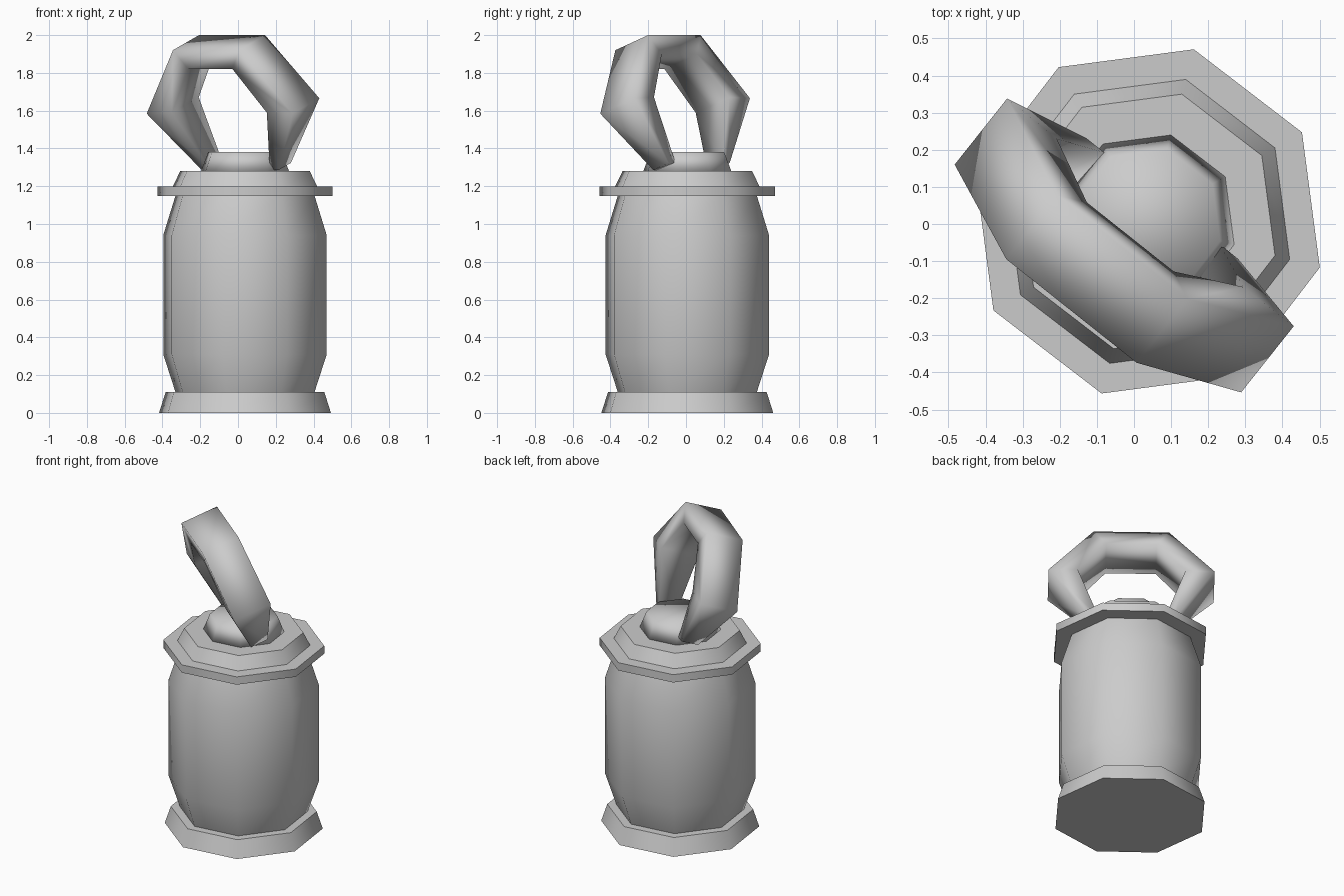
import bpy, bmesh, math
from mathutils import Vector

if "Cube" in bpy.data.objects:
    bpy.data.objects.remove(bpy.data.objects["Cube"])

CX, CY = 0.037, 0.007          # axis of the canister
SIDES, TURN = 8, math.radians(-15)


def finish(name, bm, angle=None):
    bmesh.ops.recalc_face_normals(bm, faces=bm.faces)
    for f in bm.faces:
        f.smooth = True
    if angle:
        for e in bm.edges:
            if len(e.link_faces) == 2 and e.calc_face_angle() > math.radians(angle):
                e.smooth = False
    me = bpy.data.meshes.new(name)
    bm.to_mesh(me)
    bm.free()
    ob = bpy.data.objects.new(name, me)
    bpy.context.collection.objects.link(ob)
    return ob


def loft(name, rings, angle=None):
    """Skin a list of point rings and cap both ends."""
    bm = bmesh.new()
    loops = [[bm.verts.new(p) for p in ring] for ring in rings]
    for a, b in zip(loops, loops[1:]):
        for i in range(len(a)):
            j = (i + 1) % len(a)
            bm.faces.new((a[i], a[j], b[j], b[i]))
    bm.faces.new(loops[0])
    bm.faces.new(loops[-1])
    return finish(name, bm, angle)


def octagon(r, z):
    angles = [TURN + i * math.tau / SIDES for i in range(SIDES)]
    return [(CX + r * math.cos(a), CY + r * math.sin(a), z) for a in angles]


def turned(name, profile, angle=50):
    return loft(name, [octagon(r, z) for r, z in profile], angle)


# Eight-sided canister parts
turned("base", [(0.471, 0), (0.435, 0.11)])
turned("body", [(0.381, 0.11), (0.448, 0.31), (0.448, 0.94), (0.381, 1.15)])
turned("flange", [(0.48, 1.147), (0.48, 1.198)])
turned("lid", [(0.396, 1.198), (0.355, 1.28)])
turned("lid_knob", [(0.241, 1.28), (0.202, 1.38)], None)

# Leaning loop handle with a four-sided section, thick in the middle
ALONG = Vector((0.78, -0.62, 0))
ACROSS = Vector((0.58, 0.73, 0.335))


def on_plane(u, z):
    lean = z - 1.3
    return Vector((0.045 - 0.22 * lean, 0.03 - 0.27 * lean, z)) + ALONG * u


# outer (u, z), inner (u, z), half width
half = [((0.262, 1.305), (0.200, 1.305), 0.055),
        ((0.495, 1.625), (0.322, 1.63), 0.122),
        ((0.225, 1.96), (0.150, 1.86), 0.118)]
sections = [(-1, s) for s in half] + [(1, s) for s in reversed(half)]
rings = []
for side, (outer, inner, w) in sections:
    o = on_plane(side * outer[0], outer[1])
    i = on_plane(side * inner[0], inner[1])
    n = ACROSS * w
    rings.append([o - n, o + n, i + n, i - n])
loft("handle", rings)
